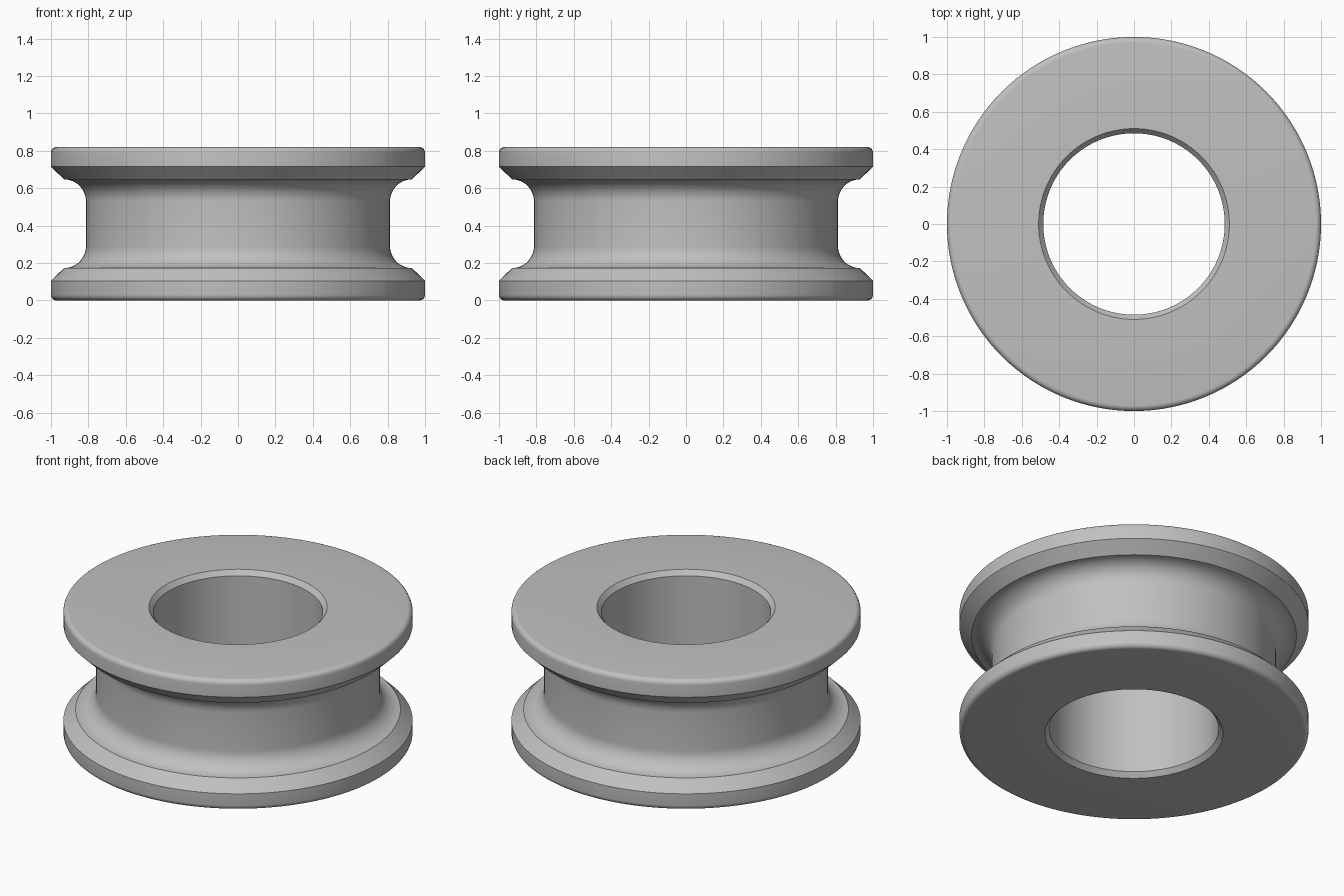
import bpy, bmesh, math

cube = bpy.data.objects.get("Cube")
if cube:
    bpy.data.objects.remove(cube, do_unlink=True)

HEIGHT = 0.82
SEGMENTS = 128


def arc(cx, cz, radius, start, end, steps):
    """Points on a circular arc, angles in degrees."""
    angles = [math.radians(start + (end - start) * i / steps) for i in range(steps + 1)]
    return [(cx + radius * math.cos(a), cz + radius * math.sin(a)) for a in angles]


def make_material(name, value):
    mat = bpy.data.materials.new(name)
    mat.use_nodes = True
    mat.diffuse_color = (value, value, value, 1)
    mat.node_tree.nodes["Principled BSDF"].inputs["Base Color"].default_value = (value, value, value, 1)
    return mat


# Lower half of the section: bore, bore chamfer, rounded rim, flange bevel, groove fillet
lower = [(0.485, 0.03), (0.51, 0)]
lower += arc(0.97, 0.03, 0.03, -90, 0, 6)
lower += [(1, 0.105)]
lower += arc(0.93, 0.29, 0.117, 270, 180, 12)

# Upper half mirrors the lower half
profile = lower + [(r, HEIGHT - z) for r, z in reversed(lower)]

# Revolve the closed section around the vertical axis
bm = bmesh.new()
rings = []
for i in range(SEGMENTS):
    a = 2 * math.pi * i / SEGMENTS
    rings.append([bm.verts.new((r * math.cos(a), r * math.sin(a), z)) for r, z in profile])
count = len(profile)
for i in range(SEGMENTS):
    here, there = rings[i], rings[(i + 1) % SEGMENTS]
    for j in range(count):
        k = (j + 1) % count
        bm.faces.new((here[j], there[j], there[k], here[k]))
bmesh.ops.recalc_face_normals(bm, faces=bm.faces)

mesh = bpy.data.meshes.new("grooved_roller")
bm.to_mesh(mesh)
bm.free()
roller = bpy.data.objects.new("grooved_roller", mesh)
bpy.context.collection.objects.link(roller)
mesh.materials.append(make_material("plain grey", 0.53))

# Smooth curved surfaces, crisp bevel edges
bpy.context.view_layer.objects.active = roller
roller.select_set(True)
bpy.ops.object.shade_smooth_by_angle(angle=math.radians(30))
